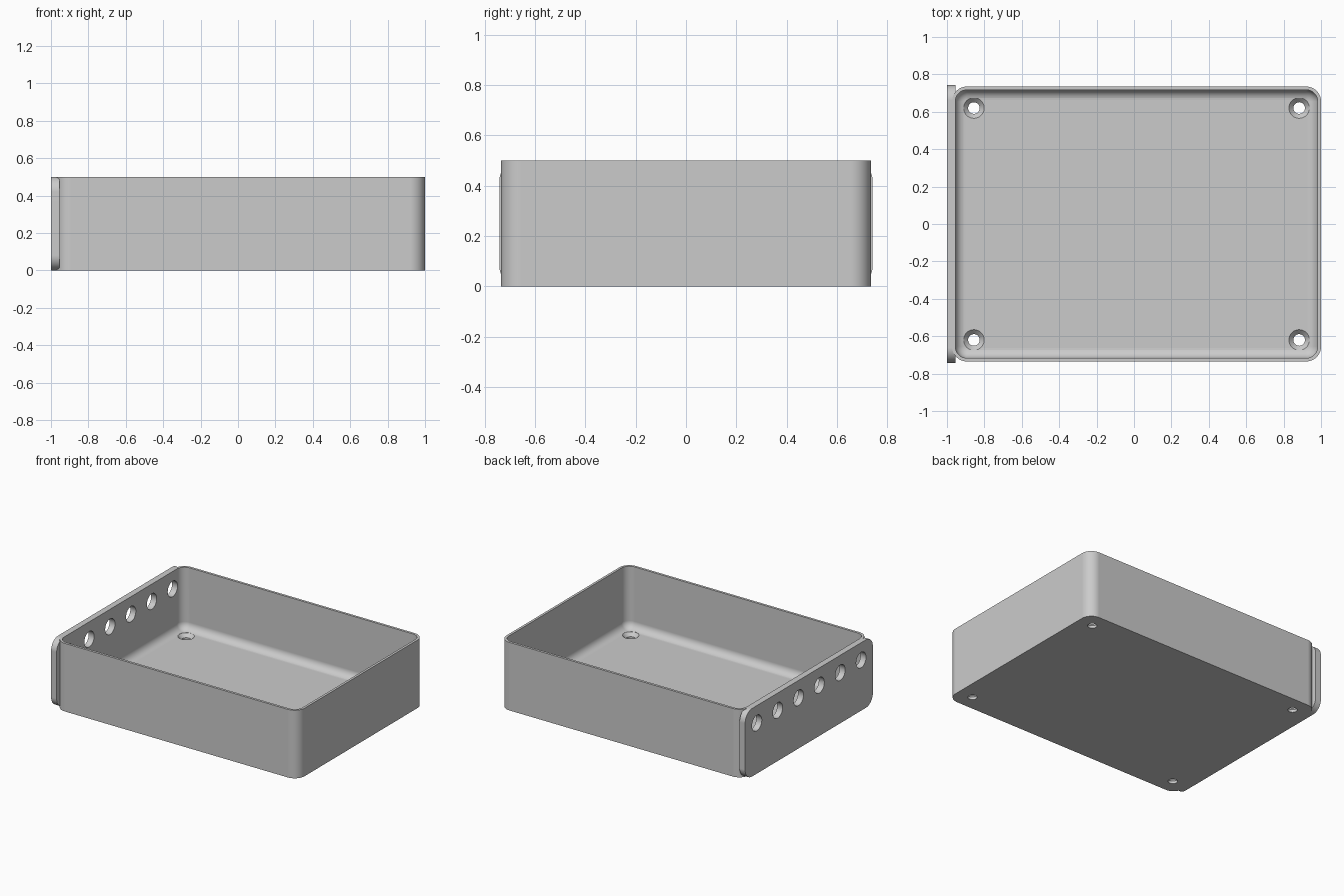
import bpy, bmesh, math
from mathutils import Matrix, Vector

# Main sizes
HEIGHT, HALF_Y = 0.5, 0.735
X_MIN, X_MAX = -0.973, 1.0
CORNER, WALL, FLOOR, FILLET = 0.08, 0.018, 0.045, 0.055
CENTRE = (X_MIN + X_MAX) / 2
HALF_X = (X_MAX - X_MIN) / 2

cube = bpy.data.objects.get("Cube")
if cube:
    bpy.data.objects.remove(cube, do_unlink=True)

grey = bpy.data.materials.new("light_grey")
grey.use_nodes = True
grey.diffuse_color = (0.6, 0.6, 0.6, 1)
grey.node_tree.nodes["Principled BSDF"].inputs["Base Color"].default_value = (0.6, 0.6, 0.6, 1)


def rounded_ring(half_a, half_b, radius, z, steps=10):
    """Rounded rectangle outline at one height."""
    points = []
    for quarter, (sa, sb) in enumerate([(1, 1), (-1, 1), (-1, -1), (1, -1)]):
        for i in range(steps + 1):
            angle = (quarter + i / steps) * math.pi / 2
            points.append(Vector((sa * (half_a - radius) + radius * math.cos(angle),
                                  sb * (half_b - radius) + radius * math.sin(angle), z)))
    return points


def circle_ring(radius, z, sides=40):
    return [Vector((radius * math.cos(2 * math.pi * i / sides),
                    radius * math.sin(2 * math.pi * i / sides), z)) for i in range(sides)]


def loft(name, rings, matrix):
    """Closed solid skinned through matching rings."""
    bm = bmesh.new()
    loops = [[bm.verts.new(p) for p in ring] for ring in rings]
    for low, high in zip(loops, loops[1:]):
        for i in range(len(low)):
            j = (i + 1) % len(low)
            bm.faces.new((low[i], low[j], high[j], high[i]))
    bm.faces.new(list(reversed(loops[0])))
    bm.faces.new(loops[-1])
    bm.transform(matrix)
    bmesh.ops.recalc_face_normals(bm, faces=bm.faces)
    mesh = bpy.data.meshes.new(name)
    bm.to_mesh(mesh)
    bm.free()
    mesh.materials.append(grey)
    obj = bpy.data.objects.new(name, mesh)
    bpy.context.collection.objects.link(obj)
    return obj


def activate(obj):
    bpy.ops.object.select_all(action='DESELECT')
    obj.select_set(True)
    bpy.context.view_layer.objects.active = obj


def cut(obj, cutters):
    activate(obj)
    for cutter in cutters:
        mod = obj.modifiers.new("hole", 'BOOLEAN')
        mod.operation, mod.solver, mod.object = 'DIFFERENCE', 'EXACT', cutter
        bpy.ops.object.modifier_apply(modifier=mod.name)


# Open tray: outer wall, rim, inner wall, then a fillet down to the floor
profile = [(0, 0), (0, HEIGHT), (WALL, HEIGHT)]
for i in range(9):
    t = i / 8 * math.pi / 2
    profile.append((WALL + FILLET * (1 - math.cos(t)), FLOOR + FILLET * (1 - math.sin(t))))
tray = loft("tray", [rounded_ring(HALF_X - d, HALF_Y - d, CORNER - d, z) for d, z in profile],
            Matrix.Translation((CENTRE, 0, 0)))

# Upright end plate with rounded corners
upright = Matrix.Translation((0, 0, HEIGHT / 2)) @ Matrix.Rotation(math.pi / 2, 4, 'Y')
end_plate = loft("end_plate", [rounded_ring(HEIGHT / 2, 0.742, CORNER, x) for x in (-1, -0.955)], upright)

# Countersunk screw holes in the floor corners
screw_rings = [circle_ring(r, z) for r, z in [(0.031, -0.05), (0.031, 0.02), (0.055, FLOOR), (0.055, 0.15)]]
screw_cutters = [loft("screw_cutter", screw_rings,
                      Matrix.Translation((CENTRE + sx * (HALF_X - 0.117), sy * 0.62, 0)))
                 for sx in (-1, 1) for sy in (-1, 1)]

# Row of six holes through the end plate and tray wall
port_rings = [circle_ring(0.057, x) for x in (-1.1, -0.88)]
port_cutters = [loft("port_cutter", port_rings,
                     Matrix.Translation((0, (i - 2.5) * 0.242, 0.372)) @ Matrix.Rotation(math.pi / 2, 4, 'Y'))
                for i in range(6)]

cut(tray, screw_cutters + port_cutters)
cut(end_plate, port_cutters)
for cutter in screw_cutters + port_cutters:
    bpy.data.objects.remove(cutter, do_unlink=True)

# Smooth the rounded areas and keep flat areas flat
for part in (tray, end_plate):
    activate(part)
    bpy.ops.object.shade_smooth_by_angle(angle=math.radians(30))
    weighted = part.modifiers.new("weighted_normals", 'WEIGHTED_NORMAL')
    weighted.keep_sharp = True
